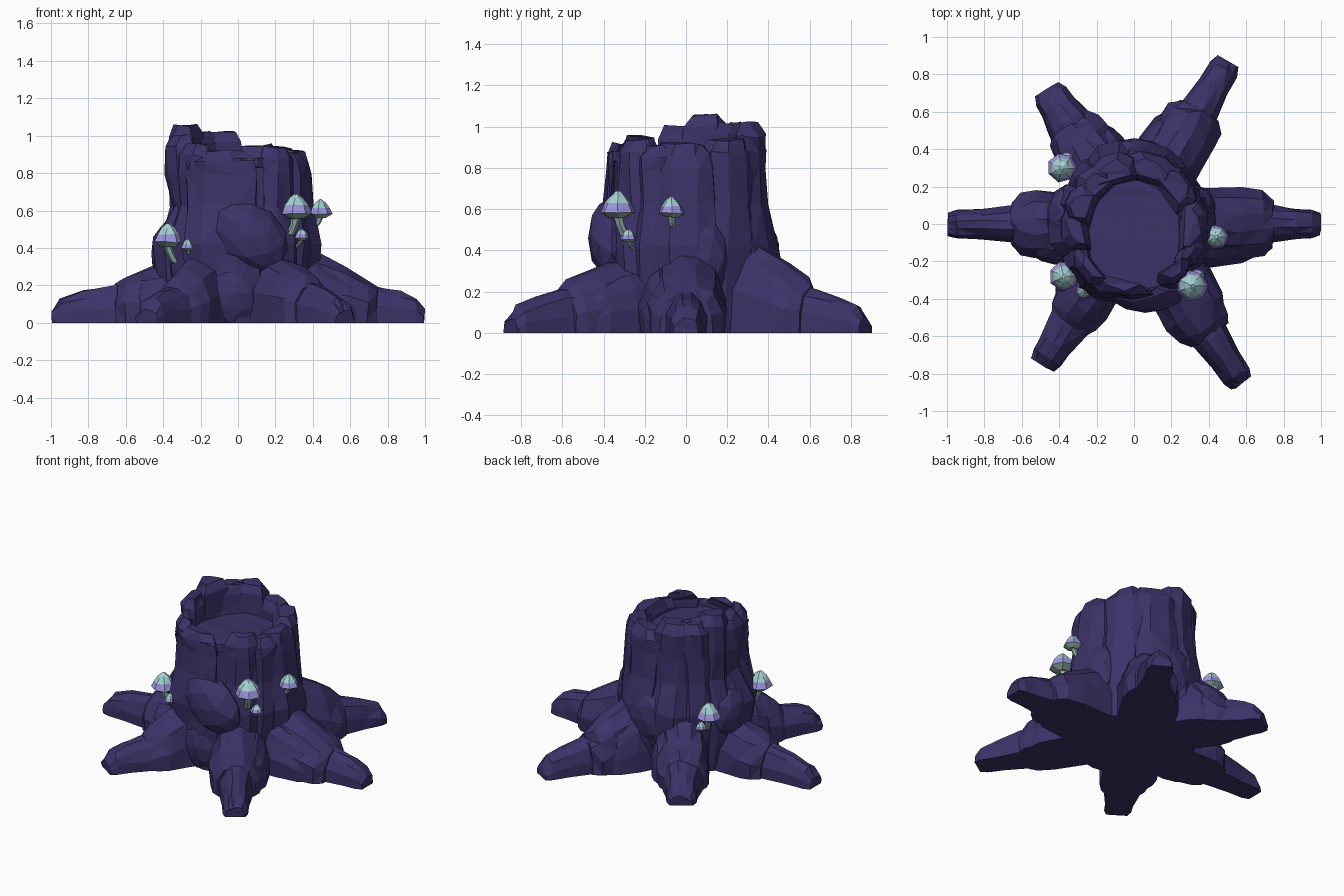
import bpy, bmesh, math, random
from mathutils import Vector

random.seed(7)
if "Cube" in bpy.data.objects:
    bpy.data.objects.remove(bpy.data.objects["Cube"], do_unlink=True)


def material(name, rgb):
    m = bpy.data.materials.new(name)
    m.use_nodes = True
    m.diffuse_color = (*rgb, 1)
    m.node_tree.nodes["Principled BSDF"].inputs["Base Color"].default_value = (*rgb, 1)
    return m


BARK = material("dark purple bark", (0.044, 0.033, 0.139))
LAVENDER = material("lavender cap", (0.34, 0.31, 0.74))
MINT = material("pale mint cap top", (0.38, 0.64, 0.66))
STEM = material("grey green stem", (0.30, 0.46, 0.44))


def finish(name, bm, mats, rule=None):
    bmesh.ops.recalc_face_normals(bm, faces=bm.faces)
    if rule:
        for f in bm.faces:
            f.material_index = rule(f.calc_center_median())
    mesh = bpy.data.meshes.new(name)
    bm.to_mesh(mesh)
    bm.free()
    for m in mats:
        mesh.materials.append(m)
    bpy.context.collection.objects.link(bpy.data.objects.new(name, mesh))


def loft(name, rings, mats, jitter=0.0, rule=None):
    """Skin a list of equal-length rings, cap both ends, roughen into facets."""
    bm = bmesh.new()
    rows = []
    for ring in rings:
        row = []
        for p in ring:
            q = Vector(p)
            if q.z > 0.001:
                q += Vector([random.uniform(-jitter, jitter) for _ in range(3)])
            q.z = max(q.z, 0)
            row.append(bm.verts.new(q))
        rows.append(row)
    n = len(rows[0])
    for a, b in zip(rows, rows[1:]):
        for i in range(n):
            j = (i + 1) % n
            bm.faces.new((a[i], a[j], b[j], b[i]))
    bm.faces.new(rows[0])
    bm.faces.new(rows[-1])
    if jitter:
        bmesh.ops.triangulate(bm, faces=bm.faces[:])
    finish(name, bm, mats, rule)


def circle(cx, cy, z, rx, ry, n):
    return [(cx + rx * math.cos(math.tau * i / n), cy + ry * math.sin(math.tau * i / n), z)
            for i in range(n)]


def boulder(name, centre, size, tilt=0.0):
    bm = bmesh.new()
    bmesh.ops.create_icosphere(bm, subdivisions=2, radius=1)
    for v in bm.verts:
        p = v.co * random.uniform(0.95, 1.04)
        x, y, z = (p[i] * size[i] for i in range(3))
        v.co = (centre[0] + x * math.cos(tilt) - z * math.sin(tilt), centre[1] + y,
                max(0, centre[2] + x * math.sin(tilt) + z * math.cos(tilt)))
    finish(name, bm, [BARK])


# Hollow trunk core: outer wall, rim, inner wall and sunken floor
loft("trunk_core", [
    circle(0, 0, 0, 0.36, 0.36, 16),
    circle(0, 0, 0.3, 0.38, 0.38, 16),
    circle(0, 0, 0.55, 0.34, 0.35, 16),
    circle(0, -0.01, 0.86, 0.33, 0.35, 16),
    circle(0, -0.06, 0.88, 0.27, 0.32, 16),
    circle(0, -0.07, 0.83, 0.25, 0.31, 16)], [BARK], 0.006)


# Upright bark slabs that form the jagged rim
def bark_slab(name, deg, half, top, waist, flare):
    a = math.radians(deg)
    out = Vector((math.cos(a), math.sin(a), 0))
    side = Vector((-out.y, out.x, 0))
    inner = 0.24 + 0.05 * out.y ** 2 - 0.065 * out.y
    lean = random.uniform(-0.03, 0.03)
    profile = [(0, 0.38, 1.0), (0.2, flare - .02, 1.0), (0.42, flare, 1.0), (0.62, waist, 0.95),
               (0.8, 0.385, 0.95), (top - 0.06, 0.385, 0.9), (top, 0.35, 0.65)]
    rings = []
    for z, r, k in profile:
        w = half * k
        ri = min(inner + (0.03 if z == top else 0), r - 0.05)
        shape = [(-w, ri), (-w, r - 0.045), (-w * 0.45, r), (w * 0.45, r), (w, r - 0.045), (w, ri)]
        rings.append([out * d + side * (t + lean * z) + Vector((0, 0, z)) for t, d in shape])
    loft(name, rings, [BARK], 0.011)


# angle, half width, top height, waist radius, flare radius
SLABS = [(0, .15, .92, .395, .44), (38, .14, .94, .39, .415), (72, .15, .95, .40, .45),
         (106, .13, 1.02, .40, .45), (135, .11, 1.02, .39, .43), (158, .10, 1.06, .365, .43),
         (187, .13, 1.0, .35, .455), (220, .13, .95, .37, .435), (258, .20, .92, .395, .43),
         (308, .11, .94, .39, .425), (333, .11, .91, .39, .415)]
for i, slab in enumerate(SLABS):
    bark_slab(f"bark_slab_{i + 1}", *slab)


# Roots: a broad shoulder, a lower side lobe and a narrow finger
def root_part(name, deg, sections, jitter):
    a = math.radians(deg)
    out = Vector((math.cos(a), math.sin(a), 0))
    side = Vector((-out.y, out.x, 0))
    dome = [(-1, 0), (-1, 0.45), (-0.65, 0.85), (-0.2, 1), (0.3, 0.97), (0.75, 0.78), (1, 0.4), (1, 0)]
    rings = [[out * r + side * (off + w * t) + Vector((0, 0, h * u)) for t, u in dome]
             for r, w, h, off in sections]
    loft(name, rings, [BARK], jitter)


# angle, shoulder end, shoulder half width, near height, end height, tip, finger half width
ROOTS = [("left", 0, .73, .185, .38, .24, 1.0, .08),
         ("back_left", 60, .69, .165, .42, .27, 1.01, .085),
         ("back_right", 123, .63, .16, .40, .25, .86, .10),
         ("right", 180, .64, .17, .31, .25, 1.0, .08),
         ("front_right", 237, .63, .15, .34, .23, .90, .09),
         ("front_left", 304, .71, .16, .35, .26, 1.03, .085)]
for i, (label, deg, end, w, h0, h1, tip, fw) in enumerate(ROOTS):
    root_part(f"{label}_root_shoulder", deg, [
        (.22, w, h0 + .05, 0), (.42, w, h0, 0), ((.42 + end) / 2, w * 1.02, (h0 + h1) / 2, 0),
        (end - .04, w * .92, h1, 0), (end + .01, w * .7, h1 * .8, 0)], .012)
    s = 1 if i % 2 else -1
    root_part(f"{label}_root_lobe", deg, [
        (.25, .10, h0 * .9, s * w * .6), (.42, .10, h0 * .8, s * w * .65),
        (end - .14, .09, h1 * .9, s * w * .6), (end - .06, .05, h1 * .6, s * w * .55)], .012)
    root_part(f"{label}_root_finger", deg, [
        (end - .2, fw * 1.6, h1 * .9, 0), (end + .03, fw * 1.2, h1 * .8, 0),
        ((end + tip) / 2, fw, .17, 0), (tip - .05, fw * .95, .13, 0),
        (tip - .005, fw * .75, .07, 0)], .007)

# Rounded burls on the trunk and between the roots
boulder("front_burl", (0.06, -0.36, 0.46), (0.23, 0.115, 0.17), -0.7)
boulder("front_foot", (-0.02, -0.34, 0.16), (0.15, 0.10, 0.18))
boulder("back_foot", (0.0, 0.36, 0.36), (0.18, 0.10, 0.2))
boulder("right_burl", (-0.36, 0.04, 0.37), (0.11, 0.17, 0.17))
boulder("left_burl", (0.34, 0.06, 0.36), (0.10, 0.15, 0.22))


# Mushrooms: mint crown, lavender skirt and grey green gills on a bent stem
def mushroom(name, x, y, z, r):
    cap = [circle(x, y, z - r * h, r * k, r * k, 7)
           for h, k in ((.62, .45), (.3, 1), (-.22, .76), (-.65, .45), (-.92, .12))]
    loft(name + "_cap", cap, [LAVENDER, MINT, STEM], r * .04,
         lambda c: 1 if c.z > z + r * .2 else 2 if c.z < z - r * .37 else 0)
    stem = [circle(x * k, y * k, z - r * d, r * s, r * s, 6)
            for k, d, s in ((1, .5, .28), (.97, 1.0, .26), (.9, 1.6, .3), (.78, 2.1, .32))]
    loft(name + "_stem", stem, [STEM])


MUSHROOMS = [("front_left_large", .31, -.33, .61, .085), ("front_left_small", .34, -.28, .465, .04),
             ("left", .44, -.07, .60, .064), ("front_right_large", -.375, -.28, .455, .08),
             ("front_right_small", -.27, -.36, .41, .04), ("back_right_large", -.385, .30, .46, .078),
             ("back_right_small", -.36, .35, .38, .036)]
for label, x, y, z, r in MUSHROOMS:
    mushroom(label + "_mushroom", x, y, z, r)
